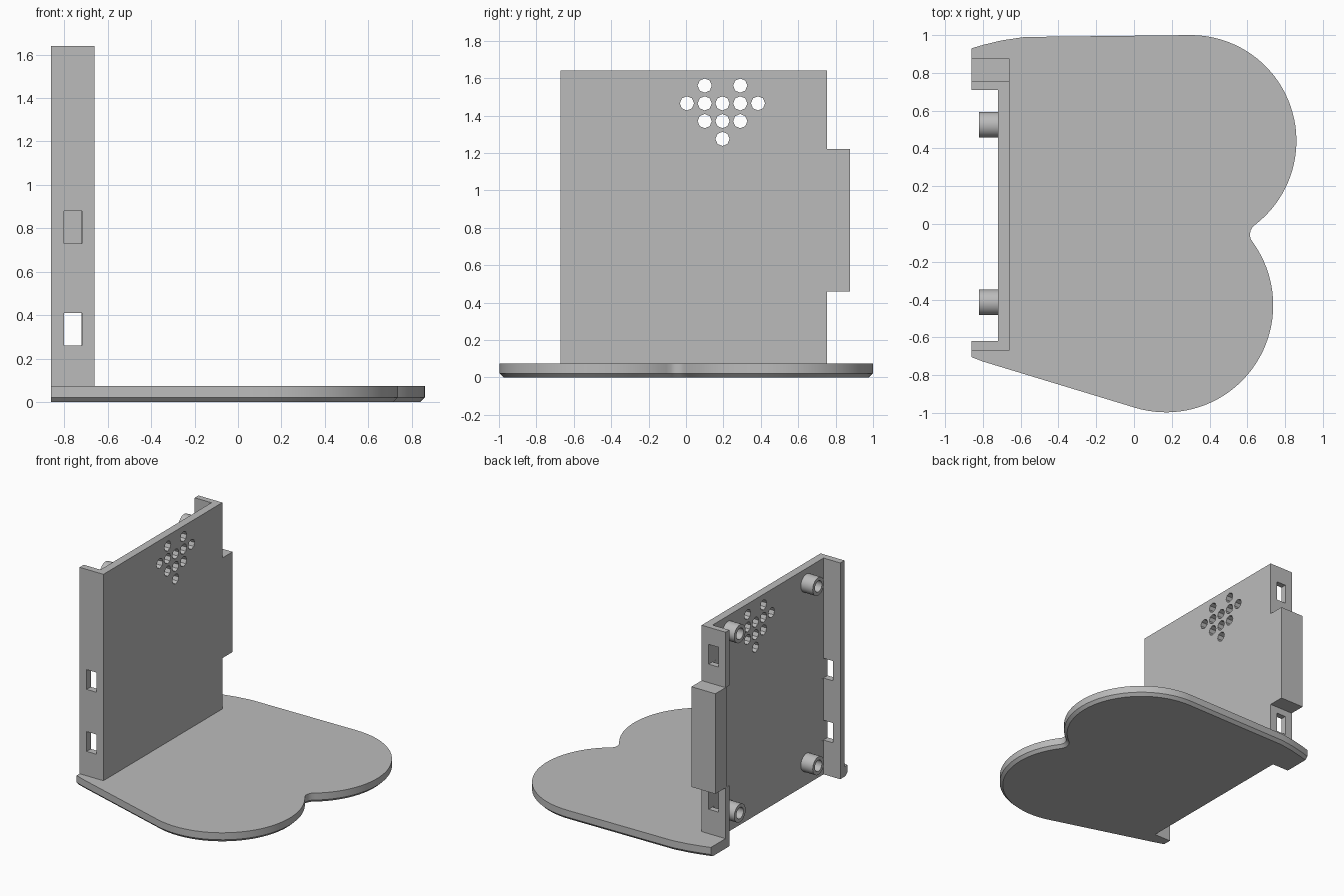
import bpy
import bmesh
from math import cos, sin, radians, tau
from mathutils import Matrix, Vector

cube = bpy.data.objects.get("Cube")
if cube:
    bpy.data.objects.remove(cube, do_unlink=True)

gray = bpy.data.materials.new("plain gray")
gray.use_nodes = True
gray.diffuse_color = (0.5, 0.5, 0.5, 1)
gray.node_tree.nodes["Principled BSDF"].inputs["Base Color"].default_value = (0.5, 0.5, 0.5, 1)


def finish(bm, name):
    bmesh.ops.recalc_face_normals(bm, faces=bm.faces)
    mesh = bpy.data.meshes.new(name)
    bm.to_mesh(mesh)
    bm.free()
    mesh.materials.append(gray)
    obj = bpy.data.objects.new(name, mesh)
    bpy.context.collection.objects.link(obj)
    return obj


def smooth(obj):
    bpy.ops.object.select_all(action="DESELECT")
    obj.select_set(True)
    bpy.context.view_layer.objects.active = obj
    bpy.ops.object.shade_smooth_by_angle(angle=radians(30))


def add_box(bm, low, high):
    low, high = Vector(low), Vector(high)
    matrix = Matrix.Translation((low + high) / 2) @ Matrix.Diagonal((*(high - low), 1))
    bmesh.ops.create_cube(bm, size=1, matrix=matrix)


def loft(bm, rings, caps=True):
    """Bridge equal rings of points, with optional end faces."""
    loops = [[bm.verts.new(p) for p in ring] for ring in rings]
    for a, b in zip(loops, loops[1:]):
        for i in range(len(a)):
            j = (i + 1) % len(a)
            bm.faces.new((a[i], a[j], b[j], b[i]))
    if caps:
        bm.faces.new(loops[0][::-1])
        bm.faces.new(loops[-1])


def arc(cx, cy, r, start, end, steps):
    angles = [radians(start + (end - start) * i / steps) for i in range(steps + 1)]
    return [(cx + r * cos(a), cy + r * sin(a)) for a in angles]


def circle_x(x, y, z, r, sides):
    return [(x, y + r * cos(tau * i / sides), z + r * sin(tau * i / sides)) for i in range(sides)]


# Two-lobed base plate, chamfered below along its outer edge only
LEFT, INNER, FACE = -0.86, -0.72, -0.66
edge = [(LEFT, -0.705), (-0.8, -0.728)]
edge += arc(0.17, -0.43, 0.567, -107, 35, 40)
edge += [(0.618, -0.08), (0.613, -0.06), (0.617, -0.035), (0.628, -0.015)]
edge += arc(0.3, 0.44, 0.56, -51.5, 90, 40)
edge += [(-0.58, 0.99), (-0.7, 0.972), (-0.8, 0.948), (LEFT, 0.93)]
notch = [(LEFT, 0.71), (INNER, 0.71), (INNER, -0.62), (LEFT, -0.62)]

inset = []
for i, (x, y) in enumerate(edge):
    before, after = edge[max(i - 1, 0)], edge[min(i + 1, len(edge) - 1)]
    along = (Vector(after) - Vector(before)).normalized()
    inset.append((max(LEFT, x - 0.022 * along.y), y + 0.022 * along.x))
inset[0] = (LEFT, inset[0][1])
inset[-1] = (LEFT, inset[-1][1])

bm = bmesh.new()
loft(bm, [[(x, y, z) for x, y in ring + notch]
          for ring, z in ((inset, 0), (edge, 0.022), (edge, 0.075))])
smooth(finish(bm, "base_plate"))

# Upright panel with a flange folded back along each side
BOTTOM, TOP = 0.075, 1.64
channel = [(LEFT, -0.67), (FACE, -0.67), (FACE, 0.755), (LEFT, 0.755),
           (LEFT, 0.71), (INNER, 0.71), (INNER, -0.62), (LEFT, -0.62)]
bm = bmesh.new()
loft(bm, [[(x, y, z) for x, y in channel] for z in (BOTTOM, TOP)])
panel = finish(bm, "upright_panel")

# Cutter: flange slots, shallow recess and the vent pattern
bm = bmesh.new()
for y, bottoms in ((-0.645, (0.26, 0.73)), (0.735, (0.26, 1.36))):
    for z in bottoms:
        add_box(bm, (-0.8, y - 0.06, z), (INNER + 0.001, y + 0.06, z + 0.15))
add_box(bm, (LEFT - 0.05, 0.69, 0.46), (INNER - 0.001, 0.735, 1.22))
vent_rows = {1.56: (-1, 1), 1.465: (-2, -1, 0, 1, 2), 1.37: (-1, 0, 1), 1.275: (0,)}
for z, columns in vent_rows.items():
    for c in columns:
        loft(bm, [circle_x(x, 0.195 + 0.095 * c, z, 0.038, 8)
                  for x in (INNER - 0.05, FACE + 0.05)])
cutter = finish(bm, "panel_cutter")
cutter.hide_render = True

cut = panel.modifiers.new("openings", "BOOLEAN")
cut.operation = "DIFFERENCE"
cut.solver = "EXACT"
cut.object = cutter
bpy.context.view_layer.objects.active = panel
bpy.ops.object.modifier_apply(modifier=cut.name)
bpy.data.objects.remove(cutter, do_unlink=True)

# Block standing out from the rear flange
bm = bmesh.new()
add_box(bm, (LEFT, 0.735, 0.46), (FACE, 0.877, 1.22))
finish(bm, "side_block")

# Four hollow mounting posts behind the panel
for side, y in (("front", -0.415), ("rear", 0.525)):
    for level, z in (("lower", 0.17), ("upper", 1.53)):
        bm = bmesh.new()
        loft(bm, [circle_x(x, y, z, r, 32) for x, r in
                  ((INNER, 0.068), (-0.82, 0.068), (-0.82, 0.042), (INNER, 0.042))], caps=False)
        smooth(finish(bm, f"{side}_{level}_post"))
